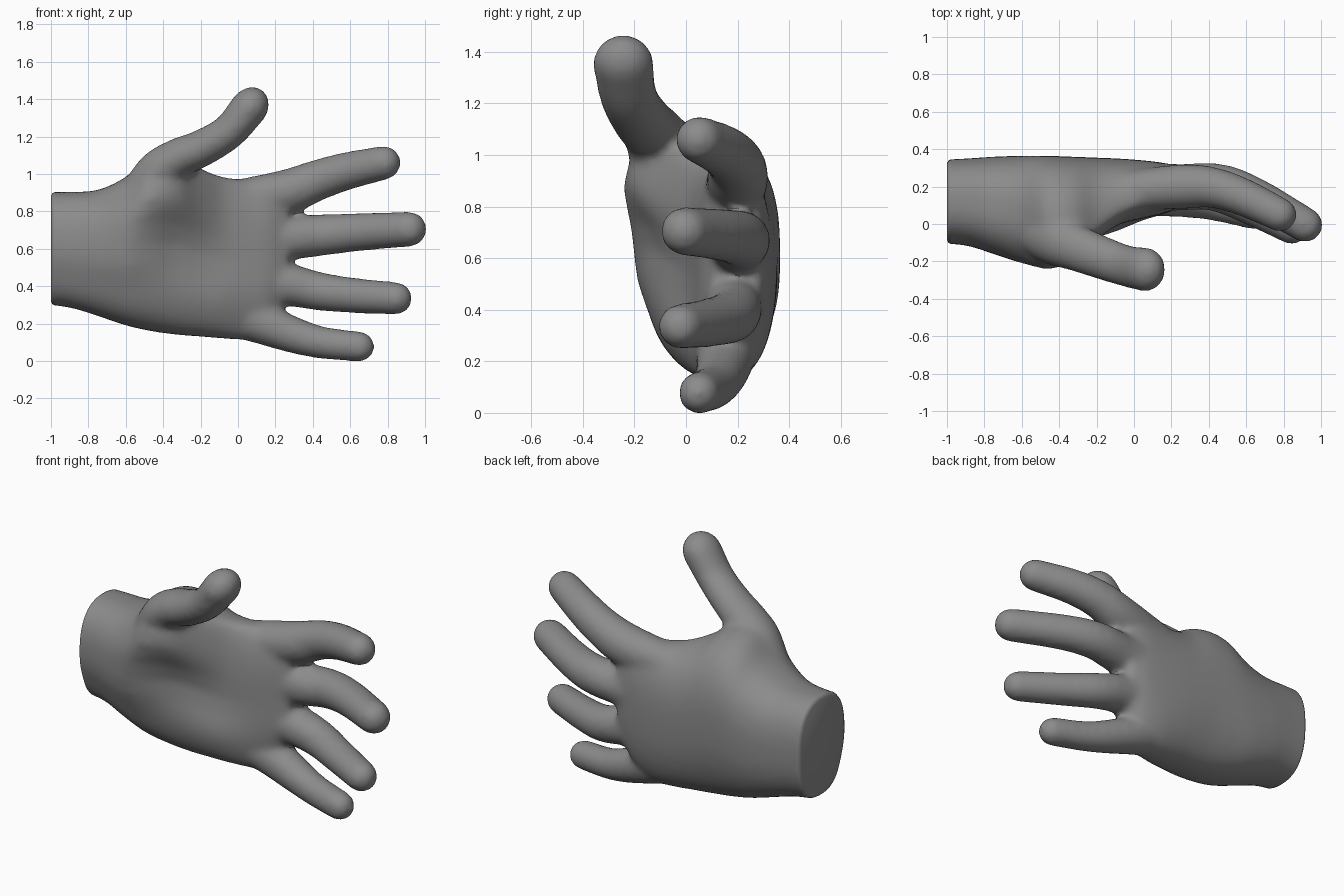
import bpy, bmesh, math
from mathutils import Vector

if "Cube" in bpy.data.objects:
    bpy.data.objects.remove(bpy.data.objects["Cube"])

SIDES = 28
bm = bmesh.new()


def loft(rings):
    """Skin a list of point rings and close both ends."""
    loops = [[bm.verts.new(p) for p in ring] for ring in rings]
    n = len(loops[0])
    for a, b in zip(loops, loops[1:]):
        for i in range(n):
            j = (i + 1) % n
            bm.faces.new((a[i], a[j], b[j], b[i]))
    bm.faces.new(loops[0][::-1])
    bm.faces.new(loops[-1])


def spline(keys, steps=6):
    """Catmull-Rom resampling of key tuples."""
    keys = [Vector(k) for k in keys]
    ext = [keys[0] * 2 - keys[1]] + keys + [keys[-1] * 2 - keys[-2]]
    out = []
    for i in range(1, len(ext) - 2):
        a, b, c, d = ext[i - 1:i + 3]
        for s in range(steps):
            t = s / steps
            out.append(0.5 * (2 * b + (c - a) * t + (2 * a - 5 * b + 4 * c - d) * t * t
                              + (3 * b - a - 3 * c + d) * t ** 3))
    return out + [keys[-1]]


def digit(keys, flat=1.0):
    """Round-ended tube through (x, y, z, radius) keys, narrowed by flat."""
    pts = [(p.to_3d(), p[3]) for p in spline(keys)]
    tans = []
    for i in range(len(pts)):
        tans.append((pts[min(i + 1, len(pts) - 1)][0] - pts[max(i - 1, 0)][0]).normalized())
    first, last = [], []
    for k in range(1, 8):
        a = k / 8 * math.pi / 2
        p, r = pts[-1]
        last.append((p + tans[-1] * r * math.sin(a), r * math.cos(a), tans[-1]))
        p, r = pts[0]
        first.insert(0, (p - tans[0] * r * math.sin(a), r * math.cos(a), tans[0]))
    frames = first + [(p, r, t) for (p, r), t in zip(pts, tans)] + last
    rings = []
    for p, r, t in frames:
        u = Vector((0, 1, 0)).cross(t).normalized()
        v = t.cross(u)
        rings.append([p + r * (u * math.cos(a) * flat + v * math.sin(a))
                      for a in (2 * math.pi * i / SIDES for i in range(SIDES))])
    loft(rings)


def smooth_mix(a, b, t):
    t = max(0, min(1, t))
    return a + (b - a) * t * t * (3 - 2 * t)


# Wrist and palm sections: x, low z, high z, low-edge y, high-edge y,
# palm-side y at low / middle / high, back y
palm = [(-1.10, .31, .905, .12, .12, -.08, -.10, -.10, .34),
        (-.90, .285, .905, .12, .12, -.09, -.115, -.12, .35),
        (-.75, .24, .915, .11, .09, -.13, -.16, -.17, .36),
        (-.60, .19, .985, .10, .04, -.16, -.20, -.23, .365),
        (-.47, .16, 1.10, .10, -.03, -.155, -.175, -.27, .365),
        (-.33, .14, 1.11, .10, -.06, -.125, -.10, -.23, .36),
        (-.20, .13, 1.03, .11, -.01, -.09, -.04, -.10, .355),
        (-.08, .12, .985, .12, .08, -.05, .0, -.01, .35),
        (.05, .12, .97, .13, .15, .01, .03, .03, .34),
        (.17, .19, .97, .15, .18, .05, .06, .06, .325),
        (.27, .34, .91, .18, .20, .10, .11, .11, .295)]
rings = []
for x, z0, z1, yl, yh, f0, f1, f2, yb in spline(palm, 5):
    ring = []
    for i in range(44):
        a = 2 * math.pi * i / 44
        c, s = (math.copysign(abs(f(a)) ** 0.8, f(a)) for f in (math.cos, math.sin))
        t = (s + 1) / 2
        edge = yl + (yh - yl) * t
        front = smooth_mix(f0, f1, (t - .2) / .3) if t < .5 else smooth_mix(f1, f2, (t - .5) / .3)
        y = edge + c * (yb - edge if c > 0 else edge - front)
        ring.append((x, y, z0 + (z1 - z0) * t))
    rings.append(ring)
loft(rings)

# Thumb
digit([(-.56, -.04, .87, .11), (-.43, -.085, 1.01, .135), (-.32, -.125, 1.085, .125),
       (-.20, -.17, 1.135, .118), (-.05, -.222, 1.225, .112), (.06, -.243, 1.355, .119)], .85)
# Four fingers
digit([(.0, .18, .86, .11), (.26, .20, .905, .12), (.42, .195, .965, .11),
       (.58, .145, 1.015, .102), (.78, .05, 1.06, .092)])
digit([(.0, .20, .65, .12), (.28, .205, .66, .118), (.47, .21, .675, .11),
       (.66, .14, .69, .102), (.915, -.005, .705, .095)])
digit([(.0, .19, .44, .12), (.25, .185, .412, .114), (.42, .175, .375, .104),
       (.60, .10, .352, .096), (.845, -.022, .335, .088)])
digit([(-.05, .15, .26, .12), (.13, .15, .20, .112), (.30, .13, .138, .098),
       (.45, .10, .098, .087), (.65, .05, .077, .082)])

bmesh.ops.recalc_face_normals(bm, faces=bm.faces)
mesh = bpy.data.meshes.new("hand")
bm.to_mesh(mesh)
bm.free()
hand = bpy.data.objects.new("hand", mesh)
bpy.context.collection.objects.link(hand)

# Fuse the parts into one skin and soften the joins
rem = hand.modifiers.new("fuse", 'REMESH')
rem.mode = 'VOXEL'
rem.voxel_size = 0.017
smo = hand.modifiers.new("soften", 'SMOOTH')
smo.factor, smo.iterations = 0.5, 18
deps = bpy.context.evaluated_depsgraph_get()
fused = bpy.data.meshes.new_from_object(hand.evaluated_get(deps))
hand.modifiers.clear()
hand.data = fused

# Cut the wrist flat, with a rounded rim around the end face
bm = bmesh.new()
bm.from_mesh(fused)
bmesh.ops.bisect_plane(bm, geom=bm.verts[:] + bm.edges[:] + bm.faces[:],
                       plane_co=(-.98, 0, 0), plane_no=(-1, 0, 0), clear_outer=True)
rim = [e for e in bm.edges if e.is_boundary]
cap = bmesh.ops.contextual_create(bm, geom=rim)["faces"]
for width, depth in ((.006, .012), (.014, .008)):
    bmesh.ops.inset_region(bm, faces=cap, thickness=width, depth=depth, use_even_offset=True)
bmesh.ops.recalc_face_normals(bm, faces=bm.faces)
bm.to_mesh(fused)
bm.free()

skin = bpy.data.materials.new("grey")
skin.diffuse_color = (.26, .26, .26, 1)
skin.use_nodes = True
skin.node_tree.nodes["Principled BSDF"].inputs["Base Color"].default_value = skin.diffuse_color
fused.materials.clear()
fused.materials.append(skin)
bpy.context.view_layer.objects.active = hand
hand.select_set(True)
bpy.ops.object.shade_smooth_by_angle(angle=math.radians(40))
